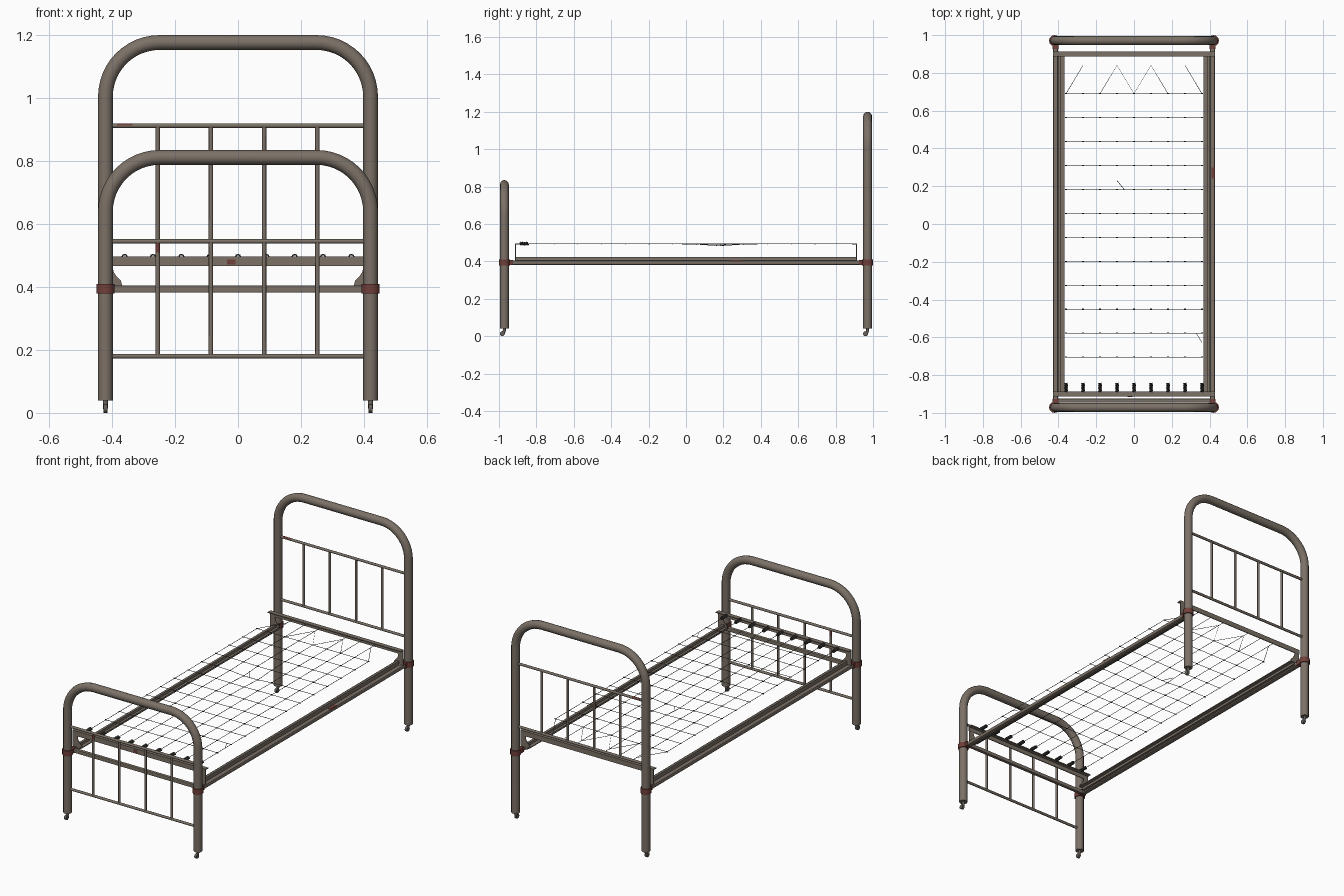
import bpy, bmesh, math
from mathutils import Vector

if "Cube" in bpy.data.objects:
    bpy.data.objects.remove(bpy.data.objects["Cube"])


def mat(name, rgb):
    m = bpy.data.materials.new(name)
    m.diffuse_color = (*rgb, 1)
    m.use_nodes = True
    m.node_tree.nodes["Principled BSDF"].inputs["Base Color"].default_value = m.diffuse_color
    return m


PAINT = mat("grey brown paint", (0.2, 0.165, 0.135))
RUST = mat("rust red", (0.165, 0.05, 0.042))
WIRE = mat("dark steel wire", (0.065, 0.062, 0.058))
CASTER = mat("caster metal", (0.13, 0.115, 0.1))


def strokes(name, paths, radius, material, res=1):
    """Round bars along one or more point paths, as one mesh object."""
    cu = bpy.data.curves.new(name, 'CURVE')
    cu.dimensions = '3D'
    cu.bevel_depth = radius
    cu.bevel_resolution = res
    cu.use_fill_caps = True
    for pts in paths:
        s = cu.splines.new('POLY')
        s.points.add(len(pts) - 1)
        for p, co in zip(s.points, pts):
            p.co = (*co, 1)
    ob = bpy.data.objects.new(name, cu)
    bpy.context.collection.objects.link(ob)
    bpy.ops.object.select_all(action='DESELECT')
    ob.select_set(True)
    bpy.context.view_layer.objects.active = ob
    bpy.ops.object.convert(target='MESH')
    ob = bpy.context.object
    ob.data.materials.clear()
    ob.data.materials.append(material)
    bpy.ops.object.shade_smooth_by_angle(angle=math.radians(50))
    return ob


def boxes(name, spans, material, bevel=0):
    """Boxes from (x0, x1, y0, y1, z0, z1) spans, as one object."""
    bm = bmesh.new()
    for x0, x1, y0, y1, z0, z1 in spans:
        r = bmesh.ops.create_cube(bm, size=1)
        for v in r['verts']:
            v.co = Vector(((x0 + x1) / 2 + v.co.x * (x1 - x0),
                           (y0 + y1) / 2 + v.co.y * (y1 - y0),
                           (z0 + z1) / 2 + v.co.z * (z1 - z0)))
    me = bpy.data.meshes.new(name)
    bm.to_mesh(me)
    bm.free()
    me.materials.append(material)
    ob = bpy.data.objects.new(name, me)
    bpy.context.collection.objects.link(ob)
    if bevel:
        b = ob.modifiers.new("soft edges", 'BEVEL')
        b.width = bevel
        b.segments = 2
    return ob


def plate(name, outline, y, thick, material):
    """Flat plate from an x-z outline, extruded along y."""
    bm = bmesh.new()
    f = bm.faces.new([bm.verts.new((x, y, z)) for x, z in outline])
    r = bmesh.ops.extrude_face_region(bm, geom=[f])
    for v in r['geom']:
        if isinstance(v, bmesh.types.BMVert):
            v.co.y += thick
    bmesh.ops.recalc_face_normals(bm, faces=bm.faces)
    me = bpy.data.meshes.new(name)
    bm.to_mesh(me)
    bm.free()
    me.materials.append(material)
    ob = bpy.data.objects.new(name, me)
    bpy.context.collection.objects.link(ob)


PX, PY, R, CORNER = 0.421, 0.971, 0.0235, 0.172
SPINDLES = (-0.255, -0.086, 0.083, 0.252)


def bed_end(name, y, top, z_low, z_high):
    # bent tube: post, rounded corner, top, corner, post
    zc, xc = top - R - CORNER, PX - CORNER
    arc = [math.radians(180 - 7.5 * i) for i in range(13)]
    left = [(-xc + CORNER * math.cos(a), y, zc + CORNER * math.sin(a)) for a in arc]
    right = [(-x, yy, z) for x, yy, z in reversed(left)]
    strokes(name + "_arch", [[(-PX, y, 0.04)] + left + right + [(PX, y, 0.04)]], R, PAINT, 4)
    # thin cross rods and spindles
    strokes(name + "_rods", [[(-PX, y, z), (PX, y, z)] for z in (z_low, z_high)], 0.0075, PAINT, 2)
    strokes(name + "_spindles", [[(x, y, z_low), (x, y, z_high)] for x in SPINDLES], 0.007, PAINT, 2)
    for side in (-1, 1):
        # caster stem and wheel
        x = side * PX
        strokes(name + "_caster_stem", [[(x, y, 0.05), (x, y, 0.03), (x, y - 0.007, 0.014)]], 0.008, CASTER, 2)
        strokes(name + "_caster_wheel", [[(x - 0.007, y - 0.011, 0.0135), (x + 0.007, y - 0.011, 0.0135)]],
                0.0135, CASTER, 4)


bed_end("headboard", PY, 1.2, 0.545, 0.912)
bed_end("footboard", -PY, 0.835, 0.18, 0.545)

# rust coloured collars and tabs where the side rails meet the posts
CORNERS = [(sx, sy) for sx in (-1, 1) for sy in (-1, 1)]
strokes("post_collars", [[(sx * PX, sy * PY, 0.379), (sx * PX, sy * PY, 0.41)] for sx, sy in CORNERS],
        0.029, RUST, 4)
boxes("collar_tabs", [(sx * 0.415 - 0.016, sx * 0.415 + 0.016,
                       min(sy * 0.96, sy * 0.926), max(sy * 0.96, sy * 0.926), 0.381, 0.408)
                      for sx, sy in CORNERS], RUST)

# side rails: outer bar plus inner angle iron
for s, n in ((-1, "left"), (1, "right")):
    def sp(a, b, y, z0, z1):
        return (min(s * a, s * b), max(s * a, s * b), -y, y, z0, z1)
    boxes(n + "_outer_rail", [sp(0.402, 0.429, 0.945, 0.382, 0.404)], PAINT, 0.006)
    boxes(n + "_inner_angle", [sp(0.368, 0.392, 0.91, 0.404, 0.409),
                               sp(0.388, 0.402, 0.91, 0.39, 0.424)], PAINT)

# end angle irons holding the mesh, and gusset plates below them
for s, n in ((-1, "foot"), (1, "head")):
    def ys(a, b):
        return (min(s * a, s * b), max(s * a, s * b))
    boxes(n + "_angle_iron", [(-0.43, 0.43, *ys(0.914, 0.888), 0.491, 0.496),
                              (-0.43, 0.43, *ys(0.914, 0.909), 0.467, 0.496)], PAINT)
    for m in (-1, 1):
        curve = [(0.368, 0.404), (0.372, 0.42), (0.385, 0.433), (0.395, 0.448), (0.4, 0.47),
                 (0.43, 0.47), (0.43, 0.404)]
        plate(n + "_gusset", [(m * x, z) for x, z in curve], s * 0.9115 - 0.002, 0.004, PAINT)

# lower cross bar at the foot
boxes("foot_cross_bar", [(-0.41, 0.41, -0.945, -0.925, 0.382, 0.404)], PAINT, 0.004)

# wire mesh
XS = [-0.36 + 0.09 * i for i in range(9)]
YS = [-0.705 + 0.1268 * i for i in range(12)]


def zw(x, y):
    # gentle sag around one worn spot
    return 0.494 - 0.012 * math.exp(-((x + 0.05) ** 2 + (y - 0.18) ** 2) / 0.012)


long_wires = [[(x, y, zw(x, y)) for y in [-0.89] + YS] for x in XS]
cross_wires = [[(x, y, zw(x, y)) for x in XS] for y in YS]
strokes("lengthwise_wires", long_wires, 0.0013, WIRE)
strokes("crosswise_wires", cross_wires, 0.0013, WIRE)
strokes("wire_knots", [[(x - 0.005, y, zw(x, y)), (x + 0.005, y, zw(x, y))]
                       for x in XS for y in YS], 0.0028, WIRE)

# zigzag ties to the head rail
Z = 0.494
zig = [[(-0.36, YS[-1], Z), (-0.27, 0.84, Z)],
       [(-0.18 + 0.09 * i, 0.84 if i % 2 else YS[-1], Z) for i in range(5)],
       [(0.27, 0.84, Z), (0.36, YS[-1], Z)]]
links = [[(x, YS[-1], Z), (x, 0.895, Z)] for x in (-0.27, -0.18, -0.09, 0.09, 0.18, 0.27)]
strokes("head_ties", zig + links, 0.0013, WIRE)
strokes("loose_wires", [[(-0.09, 0.23, Z), (-0.05, 0.18, 0.483)],
                        [(0.27, YS[1], Z), (0.33, YS[1], Z), (0.36, YS[1] - 0.05, Z)]], 0.0013, WIRE)

# coil springs at the foot
coils = []
for x in XS:
    coils.append([(x + 0.008 * math.cos(t * math.pi / 4), -0.888 + 0.046 * t / 56,
                   0.495 + 0.008 * math.sin(t * math.pi / 4)) for t in range(57)])
strokes("foot_springs", coils, 0.0024, WIRE)

# worn rust patches as thin sleeves and plates
strokes("rod_rust_patch", [[(-0.385, PY, 0.9125), (-0.335, PY, 0.9125)]], 0.0075, RUST, 2)
strokes("spindle_rust_patch", [[(-0.255, -PY, 0.51), (-0.255, -PY, 0.54)]], 0.0075, RUST, 2)
boxes("angle_rust_patch", [(-0.035, -0.008, -0.9155, -0.913, 0.472, 0.488)], RUST)
boxes("rail_rust_patch", [(0.41, 0.4295, 0.24, 0.30, 0.398, 0.405)], RUST)
